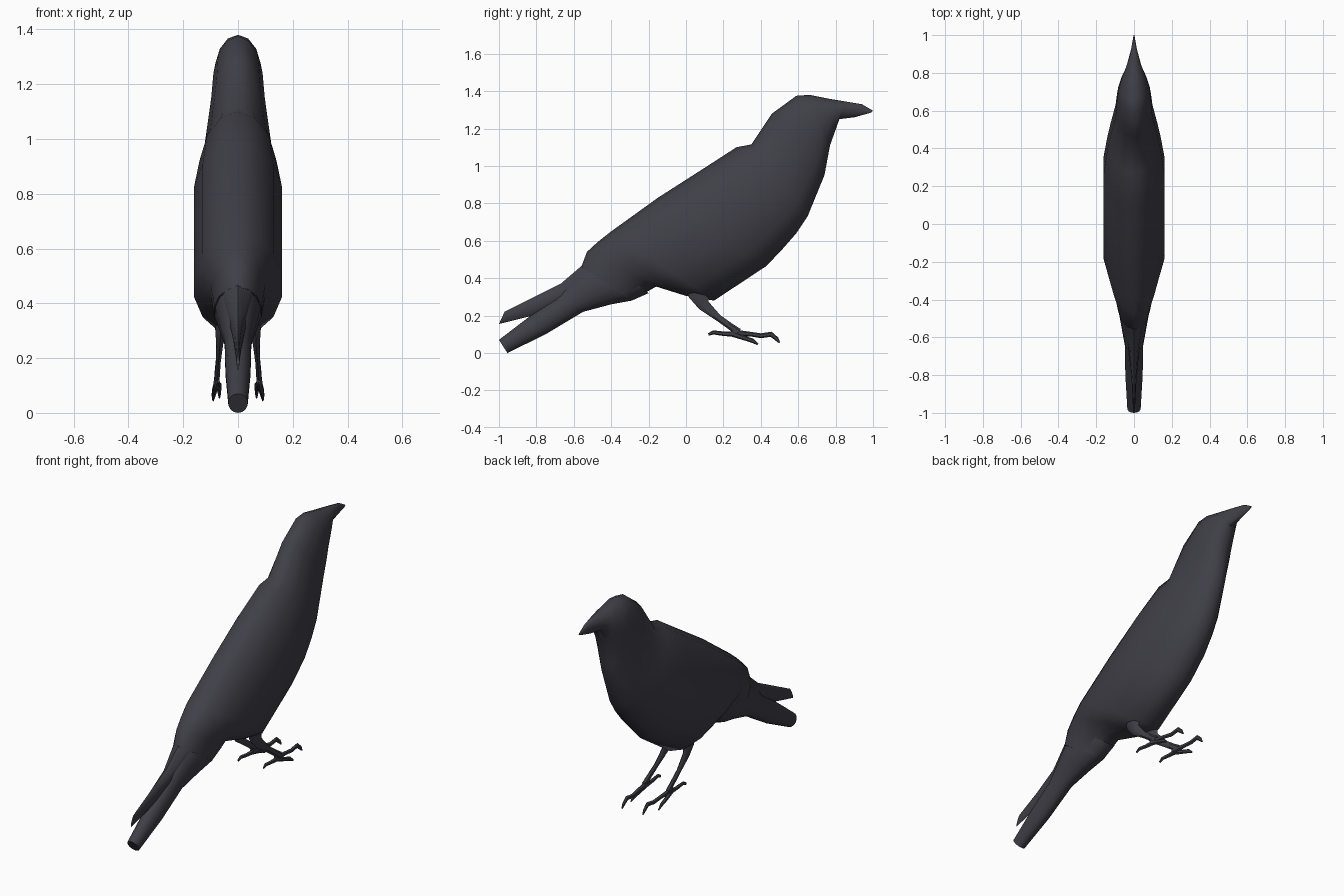
import bpy, bmesh, math
from mathutils import Vector

plumage = bpy.data.materials.new("charcoal black")
plumage.diffuse_color = (0.051, 0.050, 0.064, 1)


def finish(name, bm, angle=40):
    bmesh.ops.recalc_face_normals(bm, faces=bm.faces)
    me = bpy.data.meshes.new(name)
    bm.to_mesh(me)
    bm.free()
    ob = bpy.data.objects.new(name, me)
    bpy.context.collection.objects.link(ob)
    me.materials.append(plumage)
    bpy.ops.object.select_all(action='DESELECT')
    ob.select_set(True)
    bpy.context.view_layer.objects.active = ob
    bpy.ops.object.shade_smooth_by_angle(angle=math.radians(angle))
    return ob


def skin(bm, rings):
    """Join successive vertex loops and cap both ends."""
    loops = [[bm.verts.new(p) for p in r] for r in rings]
    n = len(loops[0])
    for a, b in zip(loops, loops[1:]):
        for i in range(n):
            j = (i + 1) % n
            bm.faces.new((a[i], a[j], b[j], b[i]))
    bm.faces.new(loops[0])
    bm.faces.new(loops[-1][::-1])


def loft(name, sections, n=14):
    """Elliptical slices given as top y, top z, bottom y, bottom z, half width."""
    rings = []
    for ty, tz, by, bz, w in sections:
        top, bot = Vector((0, ty, tz)), Vector((0, by, bz))
        mid, half = (top + bot) / 2, (top - bot) / 2
        rings.append([mid + half * math.cos(t) + Vector((w * math.sin(t), 0, 0))
                      for t in (2 * math.pi * i / n for i in range(n))])
    bm = bmesh.new()
    skin(bm, rings)
    return finish(name, bm, 50)


def limb(bm, side, pts, n=6):
    """Tube through x, y, z, half depth, half width points."""
    rings = []
    for k, (x, y, z, r, w) in enumerate(pts):
        a, b = pts[max(k - 1, 0)], pts[min(k + 1, len(pts) - 1)]
        d = Vector((0, b[1] - a[1], b[2] - a[2])).normalized()
        up = Vector((0, -d.z, d.y))
        rings.append([Vector((side * x, y, z)) + up * r * math.cos(t)
                      + Vector((w * math.sin(t), 0, 0))
                      for t in (2 * math.pi * i / n for i in range(n))])
    skin(bm, rings)


# Beak, head, neck, breast and folded wings, down to the rump
loft("body", [
    (1.0, 1.295, 0.99, 1.285, 0.003),
    (0.94, 1.33, 0.90, 1.26, 0.016),
    (0.85, 1.345, 0.82, 1.25, 0.040),
    (0.76, 1.36, 0.795, 1.18, 0.066),
    (0.66, 1.38, 0.77, 1.11, 0.085),
    (0.59, 1.375, 0.755, 1.03, 0.092),
    (0.46, 1.28, 0.74, 0.95, 0.100),
    (0.35, 1.115, 0.65, 0.73, 0.127),
    (0.27, 1.10, 0.59, 0.64, 0.144),
    (0.10, 0.99, 0.52, 0.56, 0.165),
    (-0.15, 0.83, 0.43, 0.465, 0.165),
    (-0.40, 0.65, 0.15, 0.28, 0.165),
    (-0.47, 0.595, 0.0, 0.305, 0.135),
    (-0.53, 0.54, -0.16, 0.355, 0.102),
    (-0.56, 0.46, -0.29, 0.28, 0.088)])

# Lower tail fork
loft("tail", [
    (-0.45, 0.52, -0.20, 0.32, 0.085),
    (-0.56, 0.45, -0.29, 0.28, 0.085),
    (-0.64, 0.36, -0.40, 0.26, 0.068),
    (-0.70, 0.29, -0.55, 0.22, 0.050),
    (-0.83, 0.20, -0.75, 0.10, 0.047),
    (-1.0, 0.07, -0.955, 0.0, 0.036)])

# Folded wing tips, thin upper fork above the tail
loft("wing_tips", [
    (-0.53, 0.49, -0.45, 0.32, 0.07),
    (-0.67, 0.37, -0.62, 0.27, 0.03),
    (-0.82, 0.295, -0.82, 0.20, 0.013),
    (-0.97, 0.22, -1.0, 0.155, 0.005)], 8)

# Legs with three toes each
for side, label in ((1, "right"), (-1, "left")):
    bm = bmesh.new()
    limb(bm, side, [(0.06, 0.06, 0.38, 0.07, 0.026),
                    (0.064, 0.07, 0.31, 0.055, 0.022),
                    (0.067, 0.095, 0.255, 0.032, 0.014),
                    (0.072, 0.17, 0.19, 0.018, 0.010),
                    (0.076, 0.24, 0.14, 0.018, 0.011),
                    (0.078, 0.28, 0.11, 0.022, 0.011)])
    finish(label + "_leg", bm)
    bm = bmesh.new()
    limb(bm, side, [(0.078, 0.24, 0.11, 0.018, 0.012),
                    (0.073, 0.35, 0.10, 0.012, 0.010),
                    (0.069, 0.40, 0.092, 0.013, 0.010),
                    (0.068, 0.455, 0.10, 0.014, 0.009),
                    (0.068, 0.485, 0.075, 0.011, 0.007),
                    (0.068, 0.50, 0.055, 0.004, 0.003)])
    limb(bm, side, [(0.078, 0.24, 0.105, 0.016, 0.012),
                    (0.086, 0.31, 0.08, 0.012, 0.010),
                    (0.089, 0.355, 0.066, 0.012, 0.008),
                    (0.091, 0.385, 0.046, 0.005, 0.003)])
    limb(bm, side, [(0.078, 0.28, 0.10, 0.016, 0.012),
                    (0.080, 0.20, 0.103, 0.012, 0.010),
                    (0.082, 0.145, 0.11, 0.011, 0.008),
                    (0.083, 0.12, 0.098, 0.007, 0.004)])
    finish(label + "_foot", bm)
